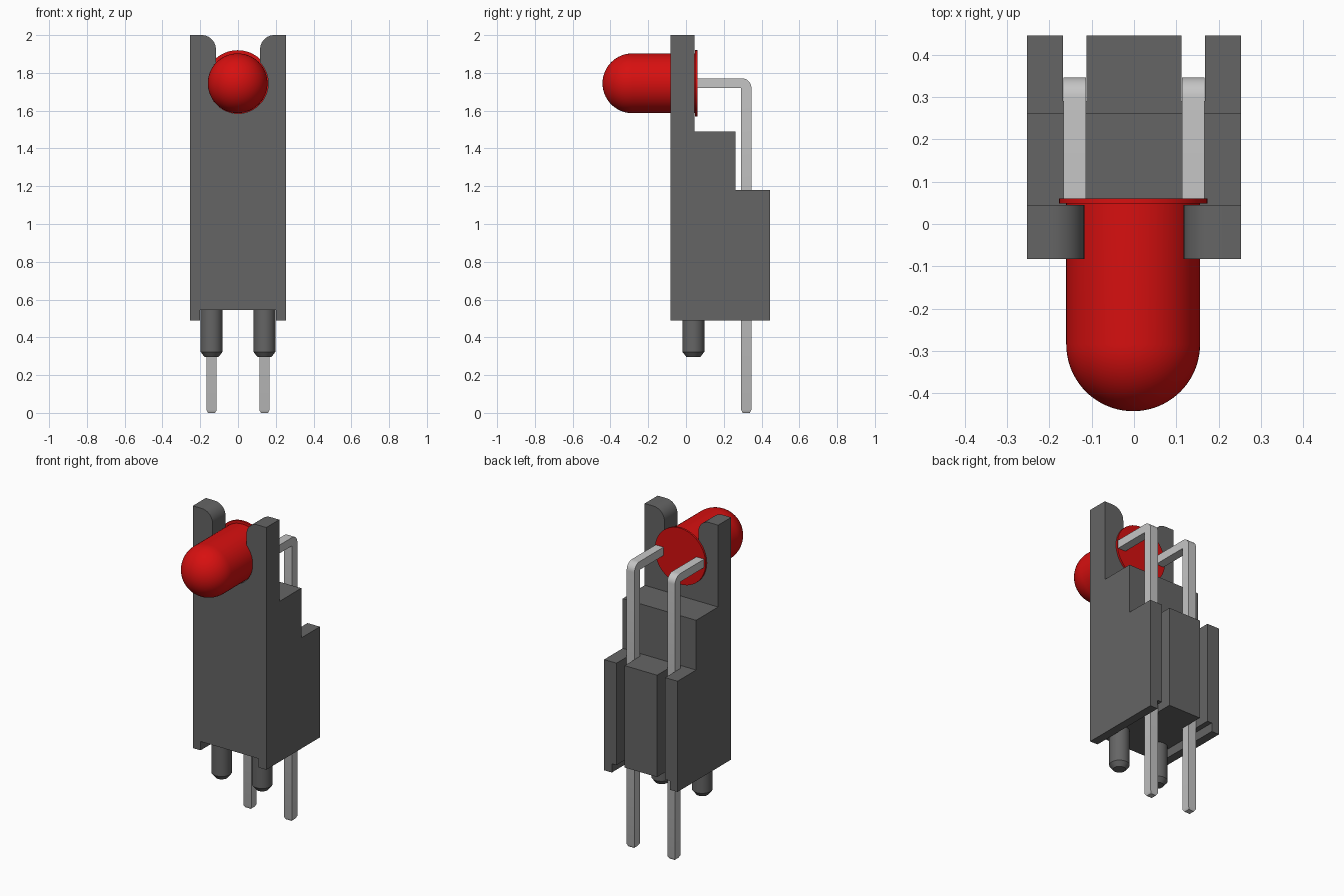
import bpy, bmesh
from math import sin, cos, pi, asin, radians
from mathutils import Vector, Matrix

if "Cube" in bpy.data.objects:
    bpy.data.objects.remove(bpy.data.objects["Cube"])


def material(name, color, rough=0.5):
    m = bpy.data.materials.new(name)
    m.use_nodes = True
    m.diffuse_color = (*color, 1)
    bsdf = m.node_tree.nodes["Principled BSDF"]
    bsdf.inputs["Base Color"].default_value = (*color, 1)
    bsdf.inputs["Roughness"].default_value = rough
    return m


GREY = material("dark grey plastic", (0.13, 0.13, 0.13))
RED = material("red lens", (0.68, 0.005, 0.005))
METAL = material("light grey metal", (0.56, 0.56, 0.56))


def finish(name, bm, mat):
    bmesh.ops.recalc_face_normals(bm, faces=bm.faces)
    me = bpy.data.meshes.new(name)
    bm.to_mesh(me)
    bm.free()
    me.materials.append(mat)
    ob = bpy.data.objects.new(name, me)
    bpy.context.collection.objects.link(ob)
    return ob


def smooth(ob):
    bpy.ops.object.select_all(action='DESELECT')
    ob.select_set(True)
    bpy.context.view_layer.objects.active = ob
    bpy.ops.object.shade_smooth_by_angle(angle=radians(35))


def arc(cx, cy, r, a0, a1, n):
    return [(cx + r * cos(a0 + (a1 - a0) * i / n),
             cy + r * sin(a0 + (a1 - a0) * i / n)) for i in range(n + 1)]


def prism(points, axis, lo, hi):
    """Extrude an outline: axis 'x' takes (y, z) points, axis 'y' takes (x, z)."""
    bm = bmesh.new()
    place = (lambda p: (lo, p[0], p[1])) if axis == 'x' else (lambda p: (p[0], lo, p[1]))
    face = bm.faces.new([bm.verts.new(place(p)) for p in points])
    new = bmesh.ops.extrude_face_region(bm, geom=[face])["geom"]
    shift = Vector((hi - lo, 0, 0) if axis == 'x' else (0, hi - lo, 0))
    bmesh.ops.translate(bm, vec=shift, verts=[v for v in new if isinstance(v, bmesh.types.BMVert)])
    return bm


def rect(a0, a1, b0, b1):
    return [(a0, b0), (a1, b0), (a1, b1), (a0, b1)]


def revolve(profile, matrix, steps=64):
    """Turn an (r, z) profile round z, then place it."""
    bm = bmesh.new()
    vs = [bm.verts.new((r, 0, z)) for r, z in profile]
    edges = [bm.edges.new(pair) for pair in zip(vs, vs[1:])]
    bmesh.ops.spin(bm, geom=vs + edges, cent=(0, 0, 0), axis=(0, 0, 1),
                   angle=2 * pi, steps=steps, use_duplicate=False)
    bmesh.ops.remove_doubles(bm, verts=bm.verts, dist=1e-5)
    bm.transform(matrix)
    return bm


LED_Z = 1.745
LEG_X = 0.14

# Housing: stepped side profile
steps = [(-0.083, 0.49), (0.445, 0.49), (0.445, 1.18), (0.262, 1.18),
         (0.262, 1.49), (0.045, 1.49), (0.045, 2.0), (-0.083, 2.0)]
housing = finish("housing", prism(steps, 'x', -0.253, 0.253), GREY)

# Keyhole opening with rounded lips, rear grooves and bottom channel
half, hole_r, lip = 0.117, 0.16, 0.075
a = pi / 2 - asin(half / hole_r)
keyhole = (arc(0, LED_Z, hole_r, pi - a, 2 * pi + a, 40)
           + arc(half + lip, 2 - lip, lip, pi, pi / 2, 10)
           + [(half + lip, 2.1), (-half - lip, 2.1)]
           + arc(-half - lip, 2 - lip, lip, pi / 2, 0, 10))
cutters = [prism(keyhole, 'y', -0.2, 0.2),
           prism(rect(-0.2, 0.2, 0.4, 0.545), 'y', -0.2, 0.6)]
for s in (-1, 1):
    x = s * LEG_X
    cutters.append(prism(rect(x - 0.028, x + 0.028, 0.4, 1.3), 'y', 0.29, 0.6))
cutter_objects = []
for bm in cutters:
    c = finish("housing_cutter", bm, GREY)
    c.hide_render = True
    mod = housing.modifiers.new("cut", 'BOOLEAN')
    mod.operation, mod.solver, mod.object = 'DIFFERENCE', 'EXACT', c
    cutter_objects.append(c)
dg = bpy.context.evaluated_depsgraph_get()
cut_mesh = bpy.data.meshes.new_from_object(housing.evaluated_get(dg))
housing.modifiers.clear()
housing.data = cut_mesh
for c in cutter_objects:
    bpy.data.objects.remove(c)
smooth(housing)

# Lamp: domed lens with rear flange, pointing to the front
r = 0.158
dome = arc(0, 0.284, r, pi / 2, 0, 20)
lens = dome + [(r, -0.048), (0.175, -0.048), (0.175, -0.06), (0, -0.06)]
turn = Matrix.Translation((-0.002, 0, LED_Z)) @ Matrix.Rotation(pi / 2, 4, 'X')
smooth(finish("lamp", revolve(lens, turn), RED))

for s, side in ((-1, "right"), (1, "left")):
    # Locating peg with chamfered tip
    peg = [(0, 0.295), (0.036, 0.295), (0.058, 0.323), (0.058, 0.55), (0, 0.55)]
    place = Matrix.Translation((s * LEG_X, 0.039, 0))
    smooth(finish("peg_" + side, revolve(peg, place, 32), GREY))

    # Bent square lead with tapered tip
    outline = ([(0.055, LED_Z - 0.026), (0.292, LED_Z - 0.026), (0.292, 0.015), (0.346, 0.015)]
               + arc(0.296, LED_Z - 0.024, 0.05, 0, pi / 2, 10)
               + [(0.055, LED_Z + 0.026)])
    bm = prism(outline, 'x', s * LEG_X - 0.027, s * LEG_X + 0.027)
    bmesh.ops.recalc_face_normals(bm, faces=bm.faces)
    tip = min(bm.faces, key=lambda f: f.calc_center_median().z)
    bmesh.ops.inset_region(bm, faces=[tip], thickness=0.012)
    for v in tip.verts:
        v.co.z = 0
    smooth(finish("lead_" + side, bm, METAL))
